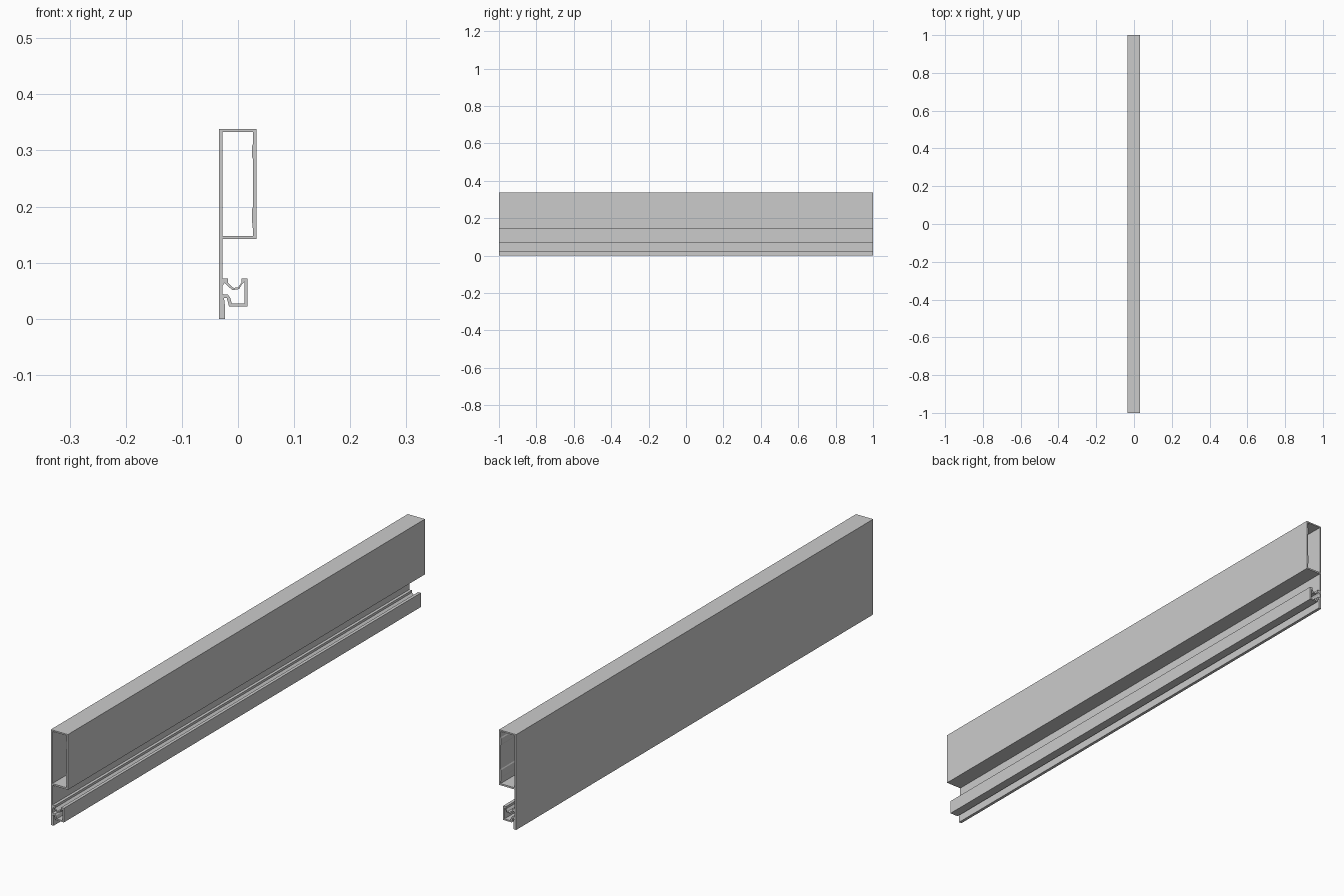
import bpy
from math import pi

if "Cube" in bpy.data.objects:
    bpy.data.objects.remove(bpy.data.objects["Cube"])

LENGTH = 2.0

# Outer contour of the rail: foot, clip channel, web, box section (x, z)
outer = [(-.034, 0), (-.023, 0), (-.023, .022), (-.025, .037),
         (-.020, .037), (-.016, .022), (.017, .022), (.017, .072),
         (.006, .072), (.006, .064), (.000, .056), (-.008, .055),
         (-.018, .064), (-.018, .072), (-.028, .072),
         (-.028, .142), (.033, .142), (.033, .338), (-.034, .338)]

# Hollow of the box section, with two slightly thickened strips on the right wall
box_hollow = [(-.028, .148), (.027, .148), (.026, .168), (.025, .172), (.025, .196),
              (.027, .200), (.027, .284), (.025, .288), (.025, .308),
              (.027, .312), (.027, .333), (-.028, .333)]

# Hollow of the clip channel
clip_hollow = [(-.028, .044), (-.018, .043), (-.014, .038), (-.011, .027),
               (.012, .027), (.012, .066), (.008, .063), (.002, .053),
               (-.010, .051), (-.024, .064), (-.028, .058)]


def extrude_profile(name, contours, length):
    """Fill nested contours in the xz plane and extrude them along y."""
    curve = bpy.data.curves.new(name, 'CURVE')
    curve.dimensions = '2D'
    curve.fill_mode = 'BOTH'
    curve.extrude = length / 2
    for points in contours:
        spline = curve.splines.new('POLY')
        spline.points.add(len(points) - 1)
        for p, (x, z) in zip(spline.points, points):
            p.co = (x, z, 0, 1)
        spline.use_cyclic_u = True
    obj = bpy.data.objects.new(name, curve)
    bpy.context.collection.objects.link(obj)
    obj.rotation_euler.x = pi / 2
    bpy.context.view_layer.objects.active = obj
    obj.select_set(True)
    bpy.ops.object.convert(target='MESH')
    obj = bpy.context.object
    bpy.ops.object.transform_apply(location=False, rotation=True, scale=False)
    # Weld the end caps to the walls, keep flat faces
    bpy.ops.object.mode_set(mode='EDIT')
    bpy.ops.mesh.select_all(action='SELECT')
    bpy.ops.mesh.remove_doubles(threshold=1e-5)
    bpy.ops.mesh.normals_make_consistent(inside=False)
    bpy.ops.object.mode_set(mode='OBJECT')
    bpy.ops.object.shade_flat()
    obj.select_set(False)
    return obj


extrude_profile("rail_extrusion", [outer, box_hollow, clip_hollow], LENGTH)
